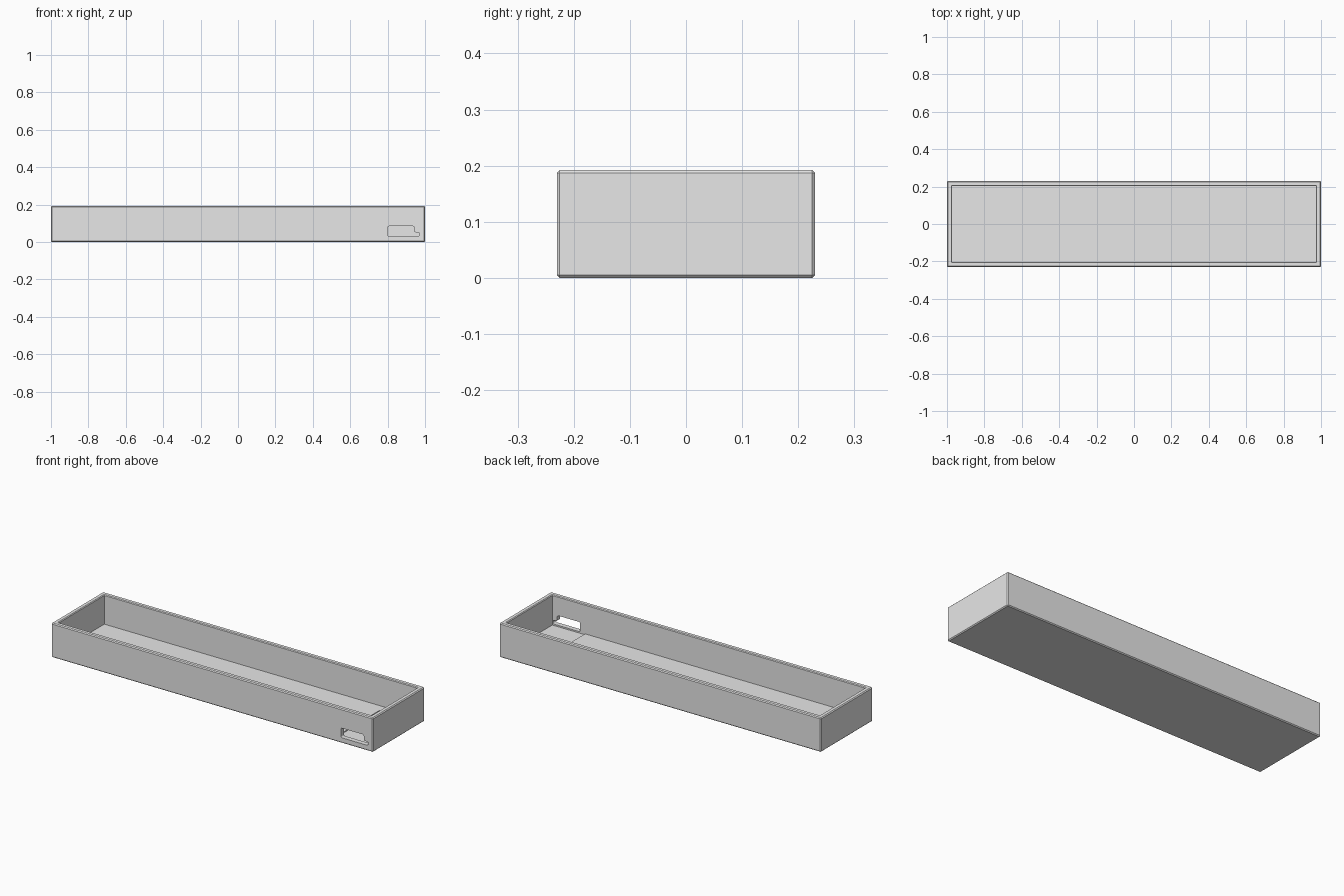
import bpy, bmesh
from mathutils import Matrix, Vector

old = bpy.data.objects.get("Cube")
if old:
    bpy.data.objects.remove(old, do_unlink=True)

LENGTH, WIDTH, HEIGHT = 2.0, 0.46, 0.192
WALL, FLOOR, CHAMFER = 0.027, 0.027, 0.005

grey = bpy.data.materials.new("plain_grey")
grey.use_nodes = True
grey.diffuse_color = (0.8, 0.8, 0.8, 1)
grey.node_tree.nodes["Principled BSDF"].inputs["Base Color"].default_value = (0.8, 0.8, 0.8, 1)


def make_object(name, bm):
    bmesh.ops.recalc_face_normals(bm, faces=bm.faces)
    mesh = bpy.data.meshes.new(name)
    bm.to_mesh(mesh)
    bm.free()
    mesh.materials.append(grey)
    obj = bpy.data.objects.new(name, mesh)
    bpy.context.collection.objects.link(obj)
    return obj


def box(low, high):
    low, high = Vector(low), Vector(high)
    bm = bmesh.new()
    bmesh.ops.create_cube(bm, size=1, matrix=Matrix.Translation((low + high) / 2)
                          @ Matrix.Diagonal((*(high - low), 1)))
    return bm


def cut(target, cutter):
    mod = target.modifiers.new("cut", "BOOLEAN")
    mod.operation = "DIFFERENCE"
    mod.solver = "EXACT"
    mod.object = cutter
    cutter.hide_render = True
    bpy.context.view_layer.objects.active = target
    bpy.ops.object.modifier_apply(modifier=mod.name)
    bpy.data.objects.remove(cutter, do_unlink=True)


# Open tray: chamfered block, rim, chamfered lip, then the cavity
bm = box((-LENGTH / 2, -WIDTH / 2, 0), (LENGTH / 2, WIDTH / 2, HEIGHT))
bmesh.ops.bevel(bm, geom=bm.edges[:], offset=CHAMFER, segments=1, affect="EDGES")
bm.normal_update()
top = max(bm.faces, key=lambda f: f.calc_center_median().z)
lip = 0.004
for thickness, depth in ((WALL - CHAMFER - lip, 0), (lip, -lip), (0, FLOOR + lip - HEIGHT)):
    bmesh.ops.inset_individual(bm, faces=[top], thickness=thickness, depth=depth,
                               use_even_offset=True)
    if thickness:
        bm.normal_update()
tray = make_object("tray", bm)

# Shallow pocket in the floor
inner_x, inner_y = LENGTH / 2 - WALL, WIDTH / 2 - WALL
cut(tray, make_object("floor_pocket", box((0.77, -inner_y, FLOOR - 0.005),
                                          (inner_x, 0.155, FLOOR + 0.02))))

# Stepped port opening through the front wall
outline = ((0.8, 0.03), (0.97, 0.03), (0.97, 0.051), (0.943, 0.051), (0.943, 0.084), (0.8, 0.084))
bm = bmesh.new()
face = bm.faces.new([bm.verts.new((x, -0.3, z)) for x, z in outline])
sweep = bmesh.ops.extrude_face_region(bm, geom=[face], use_keep_orig=True)
bmesh.ops.translate(bm, vec=(0, 0.11, 0),
                    verts=[v for v in sweep["geom"] if isinstance(v, bmesh.types.BMVert)])
corners = [e for e in bm.edges if abs(e.verts[0].co.y - e.verts[1].co.y) > 0.1]
bmesh.ops.bevel(bm, geom=corners, offset=0.008, segments=3, profile=0.5, affect="EDGES")
cut(tray, make_object("port_opening", bm))
